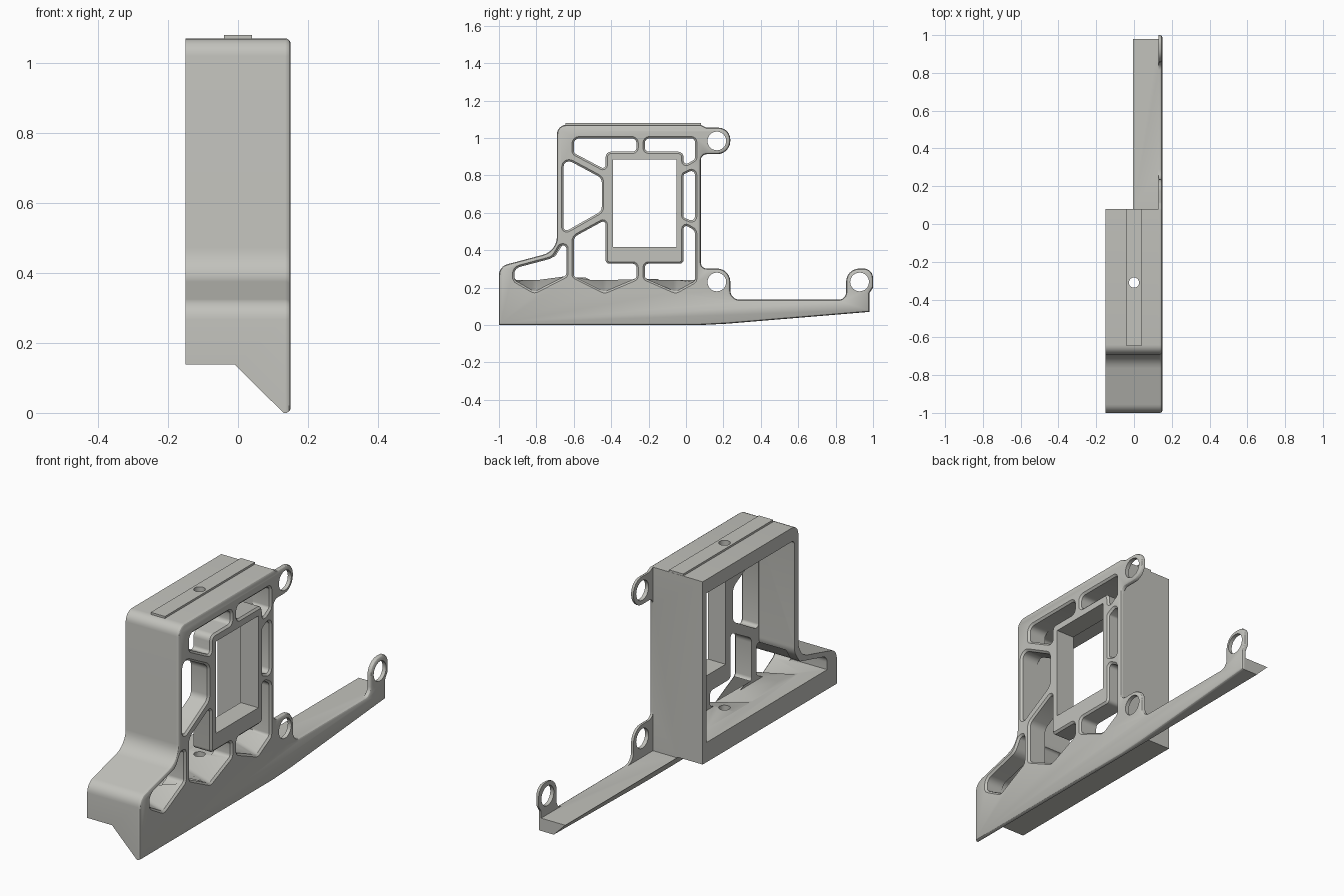
import bpy, bmesh, math
from mathutils import Vector

if "Cube" in bpy.data.objects:
    bpy.data.objects.remove(bpy.data.objects["Cube"])

grey = bpy.data.materials.new("warm_grey")
grey.diffuse_color = (0.54, 0.54, 0.505, 1)
grey.use_nodes = True
grey.node_tree.nodes["Principled BSDF"].inputs["Base Color"].default_value = grey.diffuse_color


def rounded(corners, steps=6):
    """Turn (y, z, radius) corners into a filleted outline."""
    out, n = [], len(corners)
    for i, c in enumerate(corners):
        p = Vector(c[:2])
        r = c[2] if len(c) > 2 else 0
        a = Vector(corners[i - 1][:2]) - p
        b = Vector(corners[(i + 1) % n][:2]) - p
        if r == 0:
            out.append(p)
            continue
        half = a.angle(b) / 2
        t = min(r / math.tan(half), 0.495 * min(a.length, b.length))
        r = t * math.tan(half)
        a.normalize()
        b.normalize()
        centre = p + (a + b).normalized() * (r / math.sin(half))
        s, e = p + a * t - centre, p + b * t - centre
        ang = s.angle_signed(e)           # clockwise positive
        for k in range(steps + 1):
            w = -ang * k / steps
            out.append(centre + Vector((s.x * math.cos(w) - s.y * math.sin(w),
                                        s.x * math.sin(w) + s.y * math.cos(w))))
    return out


def circle(cy, cz, r, n=32):
    return [Vector((cy + r * math.cos(2 * math.pi * k / n),
                    cz + r * math.sin(2 * math.pi * k / n))) for k in range(n)]


def prism(name, pts, layers, axis="x", floor=None):
    """Loft a closed outline through (position, outward offset) layers.
    floor lifts the points of the first layer, giving a sloping groove."""
    n = len(pts)
    area = sum(pts[i - 1].x * pts[i].y - pts[i].x * pts[i - 1].y for i in range(n))
    sign = 1 if area > 0 else -1
    bm = bmesh.new()
    rings = []
    for li, (pos, off) in enumerate(layers):
        ring = []
        for i, p in enumerate(pts):
            d1 = (p - pts[i - 1]).normalized()
            d2 = (pts[(i + 1) % n] - p).normalized()
            n1, n2 = Vector((d1.y, -d1.x)), Vector((d2.y, -d2.x))
            m = (n1 + n2) / max(0.3, 1 + n1.dot(n2))
            q = p + m * off * sign
            if floor and li == 0:
                q.y = max(q.y, floor)
            co = {"x": (pos, q.x, q.y), "y": (q.x, pos, q.y), "z": (q.x, q.y, pos)}[axis]
            ring.append(bm.verts.new(co))
        rings.append(ring)
    bm.faces.new(rings[0])
    bm.faces.new(rings[-1])
    for r0, r1 in zip(rings, rings[1:]):
        for i in range(n):
            bm.faces.new((r0[i - 1], r0[i], r1[i], r1[i - 1]))
    bmesh.ops.remove_doubles(bm, verts=bm.verts, dist=1e-5)
    bmesh.ops.recalc_face_normals(bm, faces=bm.faces)
    me = bpy.data.meshes.new(name)
    bm.to_mesh(me)
    bm.free()
    me.materials.append(grey)
    ob = bpy.data.objects.new(name, me)
    bpy.context.collection.objects.link(ob)
    return ob


def boolean(target, other, op):
    mod = target.modifiers.new("bool", "BOOLEAN")
    mod.operation, mod.solver, mod.object = op, "EXACT", other
    bpy.context.view_layer.objects.active = target
    bpy.ops.object.modifier_apply(modifier=mod.name)
    bpy.data.objects.remove(other)


# Side plate: full silhouette with three ears and a tapering arm
front_edge = [(-0.69, 1.07, 0.05), (-0.69, 0.395, 0.1), (-1, 0.313, 0.06)]
plate = rounded([
    (-1, 0), (0.08, 0), (0.22, 0.007), (0.98, 0.07), (0.98, 0.17, 0.02),
    (1, 0.20, 0.02), (1, 0.302, 0.071), (0.856, 0.302, 0.071), (0.856, 0.135, 0.04),
    (0.237, 0.135, 0.05), (0.237, 0.302, 0.071), (0.08, 0.302, 0.03),
    (0.08, 0.913, 0.03), (0.237, 0.913, 0.071), (0.237, 1.055, 0.071),
    (0.11, 1.055, 0.02), (0.08, 1.07, 0.02)] + front_edge)
body = prism("bracket_body", plate, [(0.13, 0), (0.139, 0), (0.146, -0.004), (0.15, -0.011)])

# Deep housing shell and arm ledge behind the plate
shell = rounded([(-1, 0), (0.08, 0), (0.08, 1.07)] + front_edge)
boolean(body, prism("shell", shell, [(-0.15, 0), (0.135, 0)]), "UNION")
arm = rounded([(0, 0), (0.08, 0), (0.22, 0.007), (0.98, 0.07), (0.98, 0.135), (0, 0.135)])
boolean(body, prism("arm_ledge", arm, [(-0.01, 0), (0.135, 0)]), "UNION")

# Raised strip on the roof
strip = rounded([(-0.04, -0.645), (0.04, -0.645), (0.04, 0.079), (-0.04, 0.079)])
boolean(body, prism("roof_strip", strip, [(1.05, 0), (1.08, 0)], "z"), "UNION")

# Hollow interior, open on the left side
hollow = rounded([(0.05, 0.24), (0.05, 1.0), (-0.658, 1.0, 0.02), (-0.658, 0.43, 0.08),
                  (-0.70, 0.366, 0.03), (-0.922, 0.308, 0.04), (-0.922, 0.24)])
boolean(body, prism("hollow", hollow, [(-0.3, 0), (0.05, 0)]), "DIFFERENCE")

# Sloped keel along the underside
wedge = [Vector(p) for p in ((-0.3, -0.1), (0.13, -0.1), (0.13, 0), (-0.01, 0.139), (-0.3, 0.139))]
boolean(body, prism("keel_cut", wedge, [(-1.2, 0), (1.2, 0)], "y"), "DIFFERENCE")

# Lower openings, with grooves sloping up to the housing floor
low = [
    [(-0.918, 0.24, 0.03), (-0.918, 0.303, 0.05), (-0.71, 0.358, 0.06), (-0.672, 0.425, 0.02),
     (-0.64, 0.425, 0.02), (-0.64, 0.265, 0.02), (-0.81, 0.178, 0.03)],
    [(-0.60, 0.26, 0.02), (-0.60, 0.47, 0.04), (-0.43, 0.563, 0.015), (-0.43, 0.328, 0.02),
     (-0.265, 0.328, 0.02), (-0.265, 0.25, 0.02), (-0.435, 0.178, 0.03)],
    [(-0.22, 0.25, 0.02), (-0.22, 0.328, 0.02), (-0.013, 0.328, 0.02), (-0.013, 0.54, 0.015),
     (0.048, 0.505, 0.03), (0.048, 0.235, 0.02), (-0.055, 0.178, 0.03)],
]
# Upper openings between the ribs, and the rectangular window
high = [
    [(-0.013, 0.575, 0.012), (0.048, 0.55, 0.02), (0.048, 0.835, 0.02), (-0.013, 0.805, 0.012)],
    [(-0.22, 0.927, 0.02), (-0.22, 0.998, 0.025), (0.048, 0.998, 0.02), (0.048, 0.887, 0.015),
     (-0.013, 0.85, 0.015), (-0.013, 0.927, 0.03)],
    [(-0.265, 0.927, 0.02), (-0.265, 0.998, 0.025), (-0.60, 0.998, 0.03), (-0.60, 0.92, 0.02),
     (-0.43, 0.83, 0.015), (-0.43, 0.927, 0.03)],
    [(-0.655, 0.512, 0.03), (-0.655, 0.895, 0.03), (-0.45, 0.785, 0.04), (-0.45, 0.61, 0.04),
     (-0.635, 0.505, 0.02)],
]
lip = [(0.141, 0), (0.151, 0.011), (0.2, 0.011)]
for c in low:
    boolean(body, prism("low_cut", rounded(c, 4), [(-0.1, 0)] + lip, floor=0.25), "DIFFERENCE")
for c in high:
    boolean(body, prism("high_cut", rounded(c, 4), [(0.02, 0)] + lip), "DIFFERENCE")
window = rounded([(-0.39, 0.417), (-0.05, 0.417), (-0.05, 0.885), (-0.39, 0.885)])
boolean(body, prism("window_cut", window, [(0.02, 0), (0.2, 0)]), "DIFFERENCE")

# Ear holes and the two screw holes
for cy, cz in ((0.165, 0.984), (0.165, 0.23), (0.928, 0.23)):
    boolean(body, prism("ear_hole", circle(cy, cz, 0.05), [(0.1, 0), (0.2, 0)]), "DIFFERENCE")
for z0, z1 in ((0.95, 1.2), (0.05, 0.3)):
    boolean(body, prism("screw_hole", circle(0, -0.31, 0.027, 24), [(z0, 0), (z1, 0)], "z"),
            "DIFFERENCE")

bpy.ops.object.select_all(action="DESELECT")
body.select_set(True)
bpy.context.view_layer.objects.active = body
bpy.ops.object.shade_smooth_by_angle(angle=math.radians(30))
